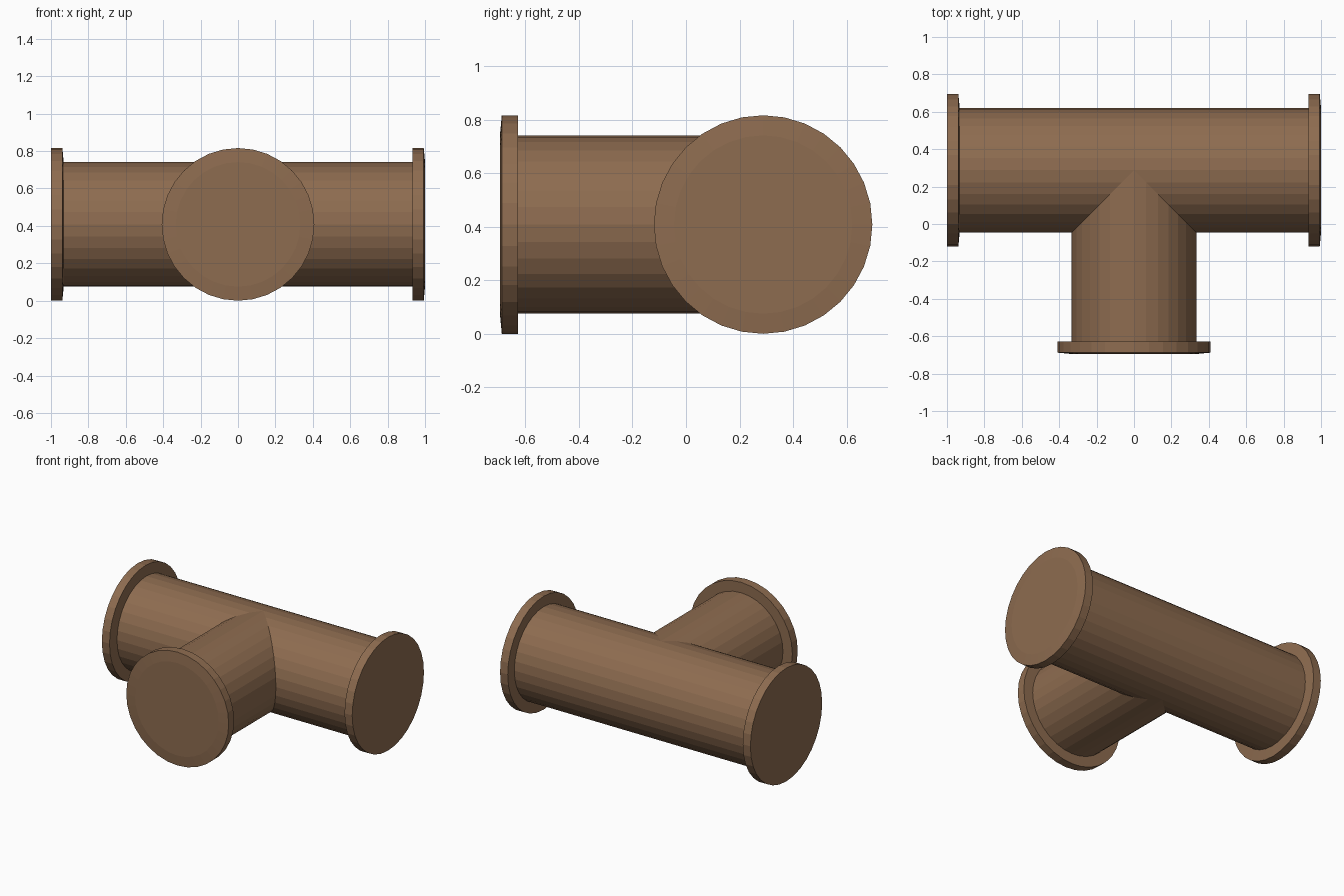
import bpy, bmesh, math
from mathutils import Matrix, Vector

if "Cube" in bpy.data.objects:
    bpy.data.objects.remove(bpy.data.objects["Cube"])

N = 32                      # sides of every round part
R, FLANGE_R = 0.333, 0.408  # pipe and flange radii
T = 0.068                   # flange thickness
AXIS = Vector((0, 0.288, FLANGE_R))   # where the pipe axes cross
REACH = 0.983               # branch length from the crossing

clay = bpy.data.materials.new("brown")
clay.diffuse_color = (0.27, 0.15, 0.08, 1)
clay.use_nodes = True
clay.node_tree.nodes["Principled BSDF"].inputs["Base Color"].default_value = clay.diffuse_color


def finish(name, bm, matrix):
    bmesh.ops.remove_doubles(bm, verts=bm.verts, dist=1e-5)
    bmesh.ops.recalc_face_normals(bm, faces=bm.faces)
    me = bpy.data.meshes.new(name)
    bm.to_mesh(me)
    bm.free()
    me.materials.append(clay)
    ob = bpy.data.objects.new(name, me)
    ob.matrix_world = matrix
    bpy.context.collection.objects.link(ob)
    return ob


def bridge(bm, ring_a, ring_b):
    a = [bm.verts.new(p) for p in ring_a]
    b = [bm.verts.new(p) for p in ring_b]
    for i in range(N):
        j = (i + 1) % N
        bm.faces.new((a[i], a[j], b[j], b[i]))
    return a, b


circle = [(math.cos(2 * math.pi * k / N), math.sin(2 * math.pi * k / N)) for k in range(N)]

# Tee body: two run halves and the branch, mitred at 45 degrees and welded
bm = bmesh.new()
for side in (-1, 1):
    bridge(bm,
           [(side * (1 - T / 2), -c * R, s * R) for c, s in circle],
           [(side * max(c, 0) * R, -c * R, s * R) for c, s in circle])
bridge(bm,
       [(c * R, -REACH + T / 2, s * R) for c, s in circle],
       [(c * R, -abs(c) * R, s * R) for c, s in circle])
finish("tee_pipe", bm, Matrix.Translation(AXIS))


# Flanges: closed discs with one slightly coned face
def flange(name, location, rotation):
    bm = bmesh.new()
    profile = [(FLANGE_R, 0), (FLANGE_R, T - 0.007), (R, T)]
    rings = [[(c * r, s * r, h) for c, s in circle] for r, h in profile]
    bottom, _ = bridge(bm, rings[0], rings[1])
    _, top = bridge(bm, rings[1], rings[2])
    bm.faces.new(bottom)
    bm.faces.new(top)
    finish(name, bm, Matrix.Translation(AXIS + Vector(location)) @ rotation)


along_x = Matrix.Rotation(math.pi / 2, 4, 'Y')
along_front = Matrix.Rotation(math.pi / 2, 4, 'X')
flange("left_flange", (-1, 0, 0), along_x)
flange("right_flange", (1 - T, 0, 0), along_x)
flange("front_flange", (0, -REACH + T, 0), along_front)
